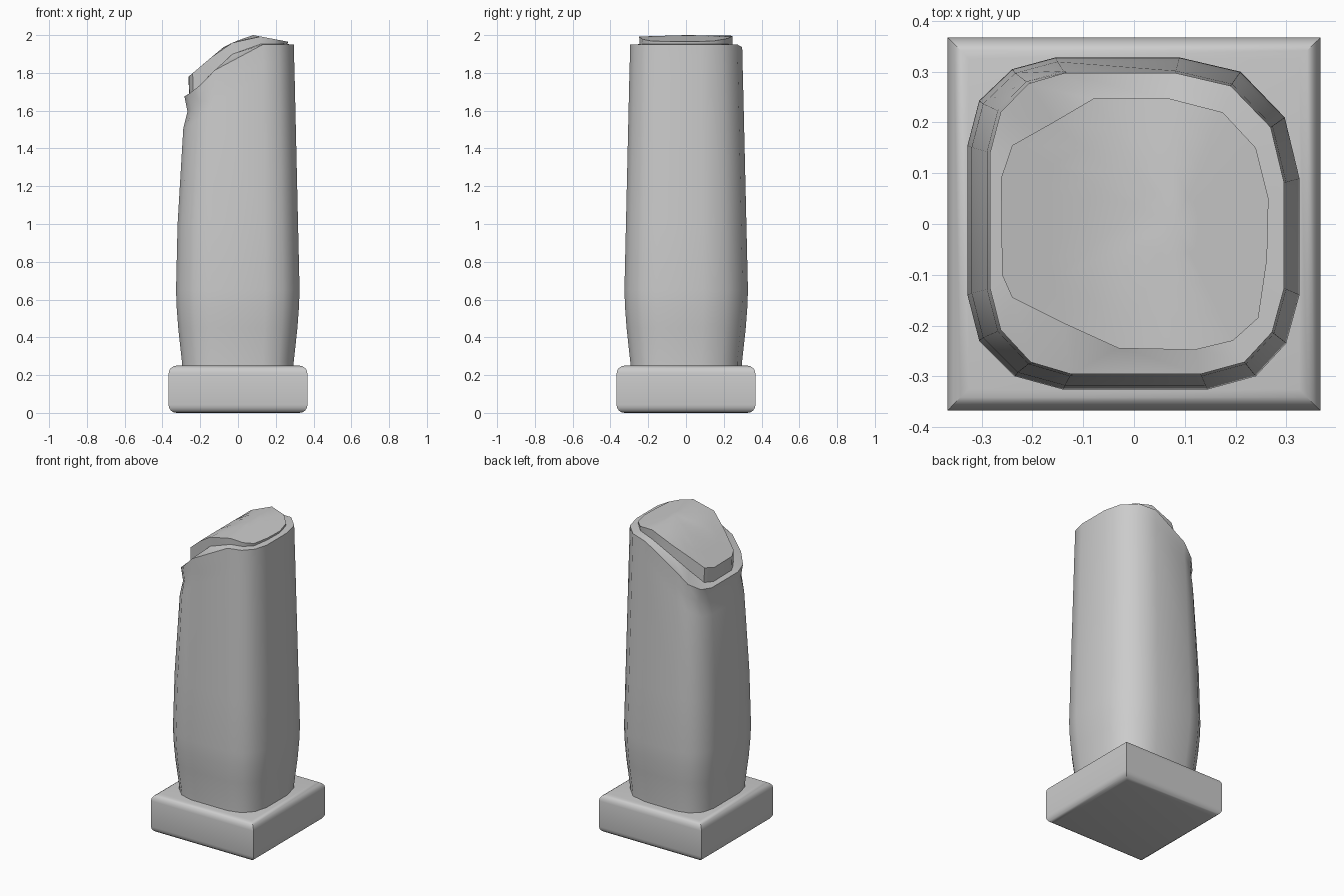
import bpy, bmesh

if "Cube" in bpy.data.objects:
    bpy.data.objects.remove(bpy.data.objects["Cube"])


def lerp_profile(pts, x):
    # piecewise linear height lookup
    if x <= pts[0][0]:
        return pts[0][1]
    for (x0, z0), (x1, z1) in zip(pts, pts[1:]):
        if x <= x1:
            return z0 + (z1 - z0) * (x - x0) / (x1 - x0)
    return pts[-1][1]


def finish(bm, name, angle):
    bmesh.ops.recalc_face_normals(bm, faces=bm.faces)
    me = bpy.data.meshes.new(name)
    bm.to_mesh(me)
    bm.free()
    ob = bpy.data.objects.new(name, me)
    bpy.context.collection.objects.link(ob)
    bpy.ops.object.select_all(action='DESELECT')
    ob.select_set(True)
    bpy.context.view_layer.objects.active = ob
    bpy.ops.object.shade_smooth_by_angle(angle=angle)
    return ob


# square plinth with rounded top and bottom rims
bm = bmesh.new()
bmesh.ops.create_cube(bm, size=1)
for v in bm.verts:
    v.co = (v.co.x * 0.735, v.co.y * 0.735, (v.co.z + 0.5) * 0.25)
rims = [e for e in bm.edges if abs(e.verts[0].co.z - e.verts[1].co.z) < 1e-4]
bmesh.ops.bevel(bm, geom=rims, offset=0.042, segments=4, profile=0.5, affect='EDGES')
finish(bm, "plinth", 0.7)

# cross-sections: pillar outline and the smaller cap outline
OUT = [(-.155, .328), (.09, .328), (.21, .30), (.297, .21), (.326, .09), (.326, -.14),
       (.30, -.235), (.24, -.30), (.145, -.326), (-.14, -.326), (-.235, -.30),
       (-.305, -.23), (-.328, -.14), (-.328, .155), (-.305, .243), (-.24, .305)]
CAP = [(-.08, .247), (.07, .247), (.175, .22), (.24, .15), (.265, .05), (.262, -.07),
       (.245, -.185), (.195, -.23), (.12, -.248), (-.03, -.245), (-.14, -.195),
       (-.24, -.145), (-.26, -.10), (-.262, .09), (-.24, .155), (-.16, .20)]
RIM = [(-.285, 1.675), (-.24, 1.70), (-.20, 1.735), (-.05, 1.89), (.12, 1.95)]
TOP = [(-.262, 1.78), (-.15, 1.875), (-.07, 1.942), (.0, 1.972), (.08, 2.0), (.265, 1.965)]


def rim(x):
    return lerp_profile(RIM, x)


def ring(s, zf, dent=0.0):
    # scaled outline; dent pulls in the broken low side
    pts = []
    for x, y in OUT:
        k = max(0, min(1, (-x - 0.1) / 0.2))
        px, py = x * s + dent * k, y * s
        pts.append((px, py, zf(px)))
    return pts


# pillar lofted up to the slanted break, then the cap on top
rings = [ring(.905, lambda x: .20), ring(.905, lambda x: .27), ring(.965, lambda x: .45),
         ring(.99, lambda x: .56), ring(1.0, lambda x: .65), ring(.975, lambda x: 1.0),
         ring(.92, lambda x: rim(x) - .17, .012),
         ring(.913, lambda x: rim(x) - .09, .032),
         ring(.907, rim, .014),
         [(x * .99, y * .99, rim(x) + .002) for x, y in CAP],
         [(x, y, lerp_profile(TOP, x)) for x, y in CAP]]
for s in (.75, .5, .25):
    rings.append([])
    for x, y in CAP:
        px = .08 + (x - .08) * s
        rings[-1].append((px, y * s, lerp_profile(TOP, px)))

bm = bmesh.new()
loops = [[bm.verts.new(p) for p in r] for r in rings]
n = len(OUT)
for a, b in zip(loops, loops[1:]):
    for i in range(n):
        j = (i + 1) % n
        bm.faces.new((a[i], a[j], b[j], b[i]))
bm.faces.new(loops[0])
tip = bm.verts.new((.08, 0, 2.0))
for i in range(n):
    bm.faces.new((loops[-1][i], loops[-1][(i + 1) % n], tip))
finish(bm, "broken_pillar", 0.7)
